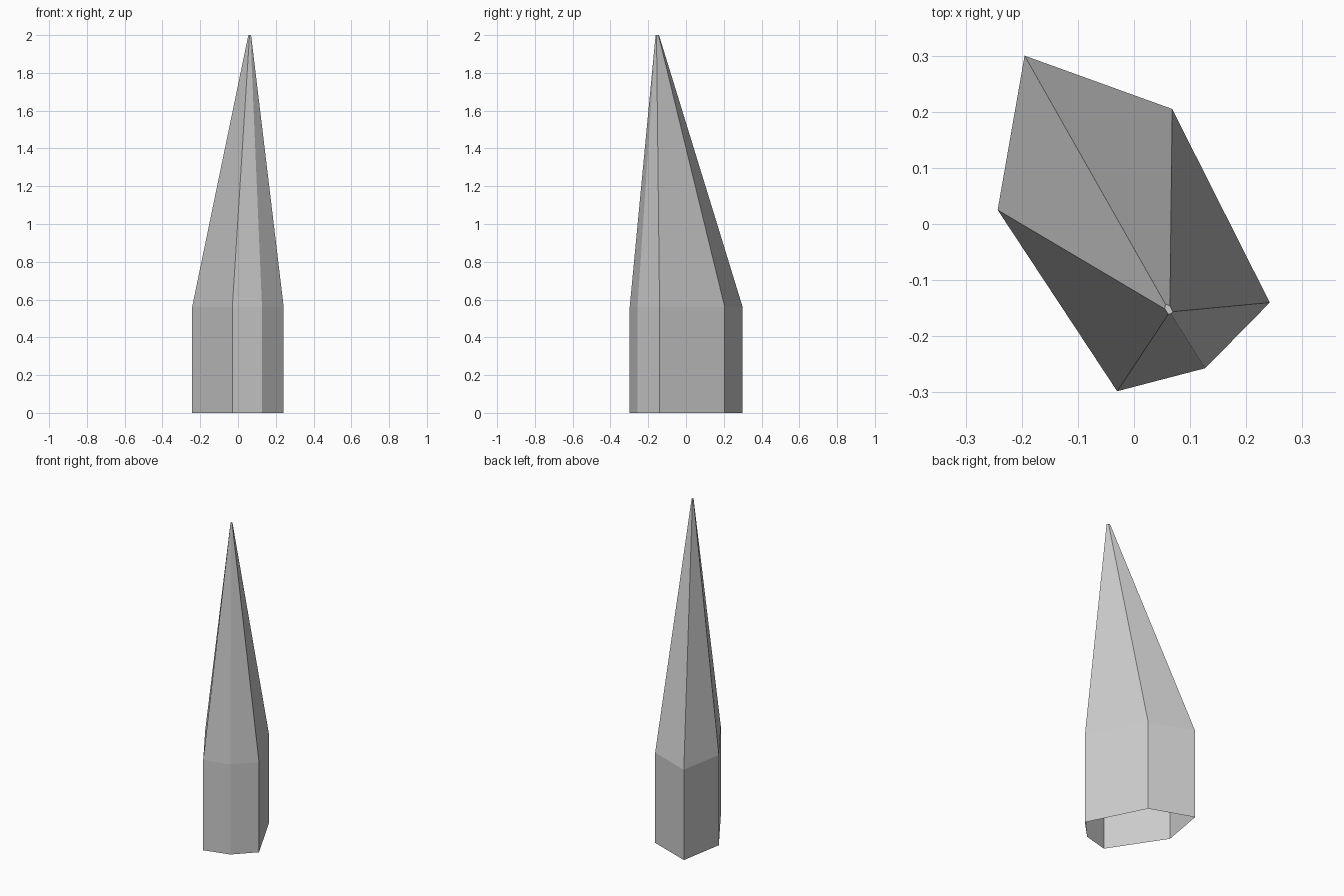
import bpy

if "Cube" in bpy.data.objects:
    bpy.data.objects.remove(bpy.data.objects["Cube"])

# Irregular six-sided outline of the shaft
outline = [(-0.195, 0.30), (-0.243, 0.025), (-0.03, -0.298),
           (0.127, -0.257), (0.242, -0.14), (0.068, 0.205)]
tip_x, tip_y, tip_scale = 0.062, -0.152, 0.03
shoulder, height = 0.56, 2.0
n = len(outline)

# Rings: open foot, shoulder, tiny off-centre tip
verts = [(x, y, z) for z in (0, shoulder) for x, y in outline]
verts += [(tip_x + x * tip_scale, tip_y + y * tip_scale, height) for x, y in outline]

# Side walls and the small tip cap
faces = [(r * n + i, r * n + (i + 1) % n, (r + 1) * n + (i + 1) % n, (r + 1) * n + i)
         for r in range(2) for i in range(n)]
faces.append(tuple(range(2 * n, 3 * n)))

mesh = bpy.data.meshes.new("crystal_spike")
mesh.from_pydata(verts, [], faces)
mesh.update()

# Single flat grey
grey = bpy.data.materials.new("light_grey")
grey.diffuse_color = (0.6, 0.6, 0.6, 1)
grey.use_nodes = True
grey.node_tree.nodes["Principled BSDF"].inputs["Base Color"].default_value = grey.diffuse_color
mesh.materials.append(grey)

spike = bpy.data.objects.new("crystal_spike", mesh)
bpy.context.collection.objects.link(spike)
